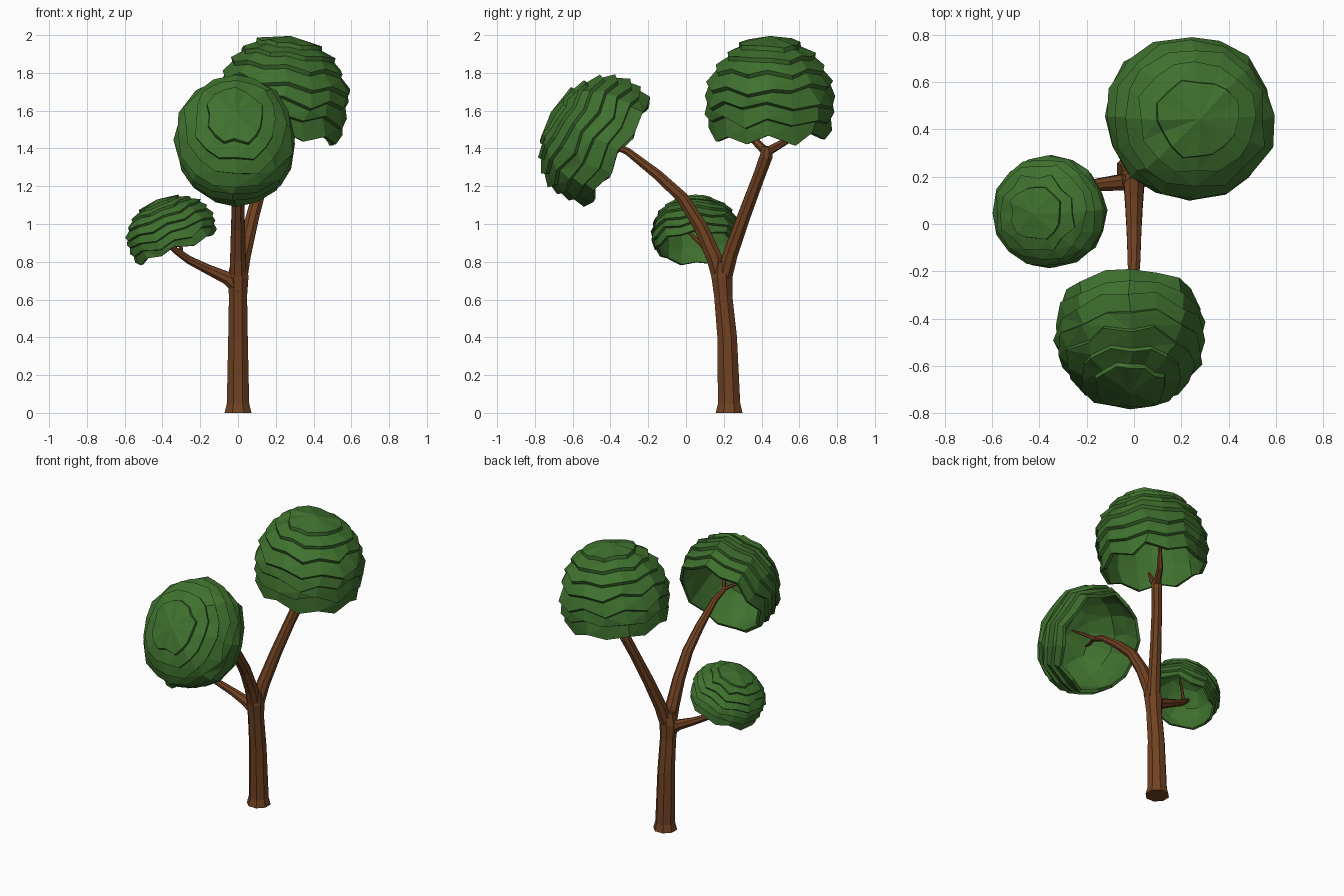
import bpy, bmesh, math, random
from mathutils import Vector, Matrix

if "Cube" in bpy.data.objects:
    bpy.data.objects.remove(bpy.data.objects["Cube"])

random.seed(4)


def material(name, color):
    m = bpy.data.materials.new(name)
    m.diffuse_color = color
    m.use_nodes = True
    m.node_tree.nodes["Principled BSDF"].inputs["Base Color"].default_value = m.diffuse_color
    return m


BARK = material("bark", (0.165, 0.055, 0.016, 1))
LEAF = material("leaf", (0.05, 0.165, 0.028, 1))


def finish(bm, name, mat):
    bmesh.ops.recalc_face_normals(bm, faces=bm.faces)
    me = bpy.data.meshes.new(name)
    bm.to_mesh(me)
    bm.free()
    me.materials.append(mat)
    ob = bpy.data.objects.new(name, me)
    bpy.context.collection.objects.link(ob)
    return ob


def bridge(bm, a, b):
    n = len(a)
    for i in range(n):
        j = (i + 1) % n
        bm.faces.new((a[i], a[j], b[j], b[i]))


def limb(name, points, sides=8):
    """Tapered faceted tube through (x, y, z, radius) points."""
    bm = bmesh.new()
    pts = [Vector(p[:3]) for p in points]
    rings = []
    for k, p in enumerate(pts):
        t = pts[min(k + 1, len(pts) - 1)] - pts[max(k - 1, 0)]
        if k == 0 and p.z == 0:
            t = Vector((0, 0, 1))
        q = Vector((0, 0, 1)).rotation_difference(t.normalized())
        ring = []
        for i in range(sides):
            a = math.tau * (i + 0.5) / sides
            off = Vector((math.cos(a), math.sin(a), 0)) * points[k][3]
            ring.append(bm.verts.new(p + q @ off))
        rings.append(ring)
    for a, b in zip(rings, rings[1:]):
        bridge(bm, a, b)
    bm.faces.new(rings[0])
    bm.faces.new(rings[-1])
    return finish(bm, name, BARK)


def crown(name, center, size, tmax, axis, layers, sides=16):
    """Hollow dome of overlapping leaf layers with zigzag lower edges."""
    bm = bmesh.new()
    rot = Vector((0, 0, 1)).rotation_difference(Vector(axis).normalized())
    mat = Matrix.Translation(center) @ rot.to_matrix().to_4x4()
    lump = [random.uniform(-0.02, 0.02) for _ in range(sides)]

    def point(deg, ang, f):
        t = math.radians(deg)
        # below the equator the sides stay fuller than a sphere
        s = math.sin(t) if deg < 90 else math.sin(t) ** 0.6
        return bm.verts.new(mat @ Vector((size[0] * f * s * math.cos(ang),
                                          size[1] * f * s * math.sin(ang),
                                          size[2] * f * math.cos(t))))

    def ring(deg, f, zig, jit):
        return [point(deg + (zig if i % 2 else -zig) + jit[i] * 100,
                      math.tau * (i + jit[i] * 6) / sides, f + lump[i] + jit[i])
                for i in range(sides)]

    def fan(tip, r):
        for i in range(sides):
            bm.faces.new((tip, r[i], r[(i + 1) % sides]))

    # outer layers, each one flaring over the next
    first = 28
    step = (tmax - first) / (layers - 1)
    prev = None
    for k in range(layers):
        deg = first + step * k
        zig = step * (0.08 + 0.18 * k / layers)
        jit = [random.uniform(-0.022, 0.022) for _ in range(sides)]
        edge = ring(deg, 1.015, zig, jit)
        tuck = ring(deg + step * 0.15, 0.96, zig, jit)
        if prev is None:
            fan(point(0, 0, 1.0), edge)
        else:
            bridge(bm, prev, edge)
        bridge(bm, edge, tuck)
        prev = tuck
    # hollow inside
    for deg in (tmax * 0.8, tmax * 0.55, tmax * 0.28):
        jit = [random.uniform(-0.02, 0.02) for _ in range(sides)]
        inner = ring(deg, 0.9, 0, jit)
        bridge(bm, prev, inner)
        prev = inner
    fan(point(0, 0, 0.9), prev)
    bmesh.ops.triangulate(bm, faces=bm.faces)
    return finish(bm, name, LEAF)


# trunk with flared foot
limb("trunk", [(0, 0.228, 0, 0.077), (0, 0.228, 0.05, 0.064), (0, 0.218, 0.4, 0.056),
               (0, 0.197, 0.62, 0.052), (0, 0.19, 0.72, 0.06), (0.005, 0.19, 0.8, 0.045)])

# main branches
limb("front_branch", [(0, 0.195, 0.66, 0.046), (0, 0.15, 0.82, 0.045), (0, 0.08, 0.98, 0.04),
                      (0, -0.02, 1.14, 0.034), (0, -0.15, 1.26, 0.029),
                      (-0.005, -0.31, 1.385, 0.021), (-0.01, -0.42, 1.43, 0.016)])
limb("back_branch", [(0, 0.19, 0.67, 0.046), (0.03, 0.235, 0.84, 0.042), (0.08, 0.31, 1.05, 0.037),
                     (0.135, 0.385, 1.25, 0.034), (0.17, 0.425, 1.36, 0.036),
                     (0.175, 0.43, 1.41, 0.03)])
limb("left_branch", [(0.01, 0.185, 0.66, 0.045), (-0.06, 0.175, 0.715, 0.036),
                     (-0.16, 0.165, 0.76, 0.027), (-0.26, 0.14, 0.81, 0.022),
                     (-0.33, 0.11, 0.86, 0.018), (-0.36, 0.09, 0.885, 0.014)])

# twigs reaching into the crowns
TWIGS = [
    ((0.17, 0.425, 1.38), (0.13, 0.33, 1.475), (0.1, 0.27, 1.56), 0.024),
    ((0.17, 0.425, 1.38), (0.23, 0.53, 1.44), (0.29, 0.6, 1.54), 0.026),
    ((-0.01, -0.4, 1.425), (0.04, -0.48, 1.48), (0.06, -0.54, 1.52), 0.013),
    ((-0.01, -0.4, 1.425), (-0.05, -0.5, 1.44), (-0.07, -0.56, 1.46), 0.013),
    ((-0.30, 0.125, 0.835), (-0.305, 0.11, 0.92), (-0.29, 0.1, 1.02), 0.013),
    ((-0.35, 0.095, 0.88), (-0.41, 0.04, 0.93), (-0.45, 0.0, 0.97), 0.013),
]
for n, (a, b, c, r) in enumerate(TWIGS):
    limb(f"twig_{n + 1}", [(*a, r), (*b, r * 0.75), (*c, r * 0.4)], 6)

# leaf crowns
crown("back_crown", (0.238, 0.445, 1.65), (0.355, 0.348, 0.348), 119, (0.12, 0, 1), 7)
crown("front_crown", (-0.014, -0.48, 1.45), (0.315, 0.355, 0.275), 121, (0, -0.856, 0.517), 7)
crown("left_crown", (-0.358, 0.055, 0.957), (0.242, 0.235, 0.187), 117, (-0.4, -0.05, 1), 7)
